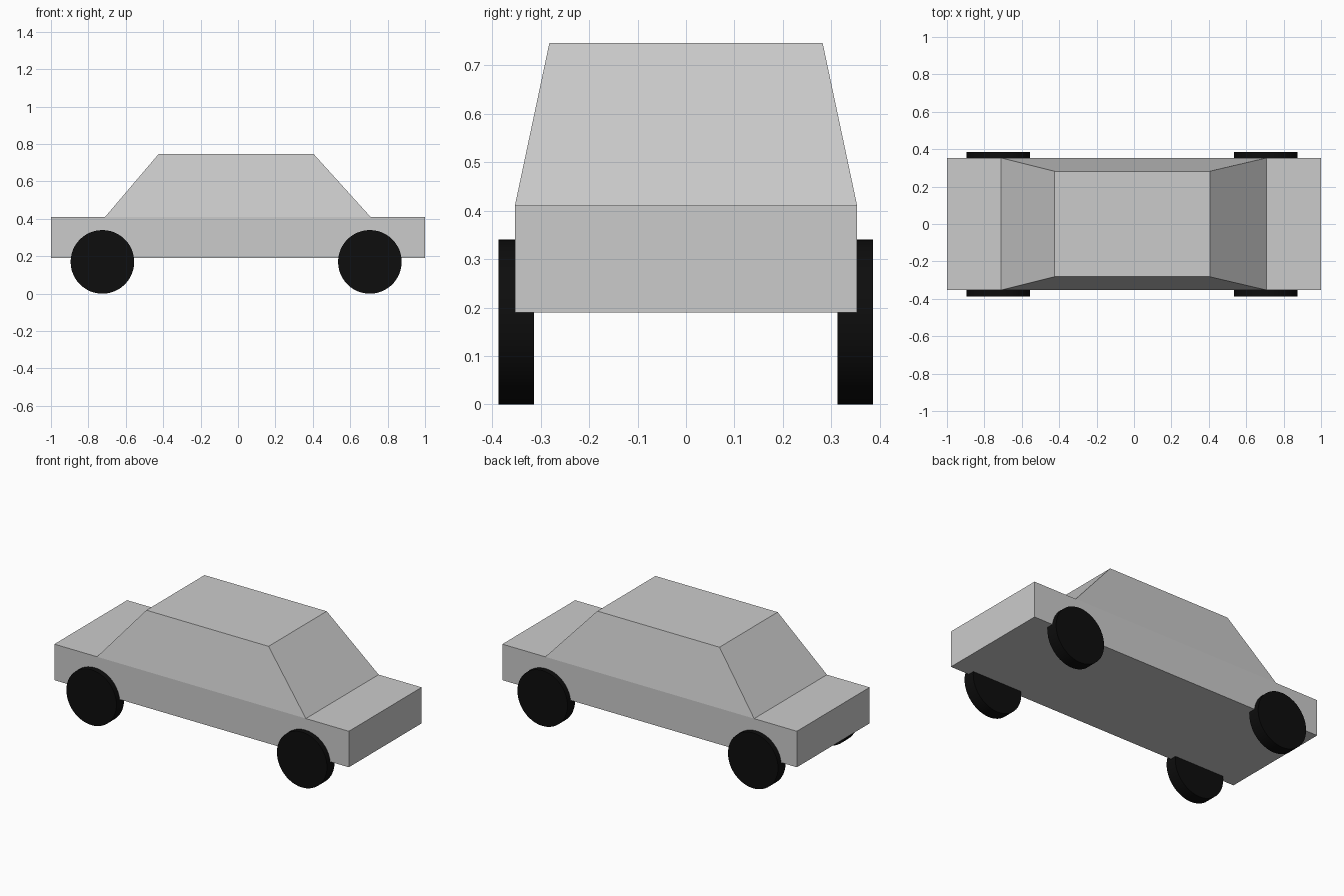
import bpy
import math

if "Cube" in bpy.data.objects:
    bpy.data.objects.remove(bpy.data.objects["Cube"])

black = bpy.data.materials.new("black_rubber")
black.diffuse_color = (0.004, 0.004, 0.004, 1)
black.use_nodes = True
black.node_tree.nodes["Principled BSDF"].inputs["Base Color"].default_value = black.diffuse_color


def frustum(name, bottom, top):
    """Closed box between two rectangles given as (x0, x1, half_y, z)."""
    verts = []
    for x0, x1, h, z in (bottom, top):
        verts += [(x0, -h, z), (x1, -h, z), (x1, h, z), (x0, h, z)]
    faces = [(3, 2, 1, 0), (4, 5, 6, 7)]
    faces += [(i, (i + 1) % 4, (i + 1) % 4 + 4, i + 4) for i in range(4)]
    mesh = bpy.data.meshes.new(name)
    mesh.from_pydata(verts, [], faces)
    obj = bpy.data.objects.new(name, mesh)
    bpy.context.collection.objects.link(obj)
    return obj


def wheel(name, x, y):
    bpy.ops.mesh.primitive_cylinder_add(
        vertices=48, radius=0.17, depth=0.073,
        location=(x, y, 0.17), rotation=(math.pi / 2, 0, 0))
    obj = bpy.context.object
    obj.name = name
    obj.data.materials.append(black)
    bpy.ops.object.shade_smooth_by_angle()


# Lower body and tapered cabin
frustum("lower_body", (-1, 1, 0.353, 0.19), (-1, 1, 0.353, 0.411))
frustum("cabin", (-0.71, 0.708, 0.353, 0.411), (-0.425, 0.405, 0.282, 0.746))

# Four wheels, slightly proud of the body sides
for end, x in (("left", -0.725), ("right", 0.705)):
    for side, y in (("front", -0.35), ("back", 0.349)):
        wheel(f"{side}_{end}_wheel", x, y)
